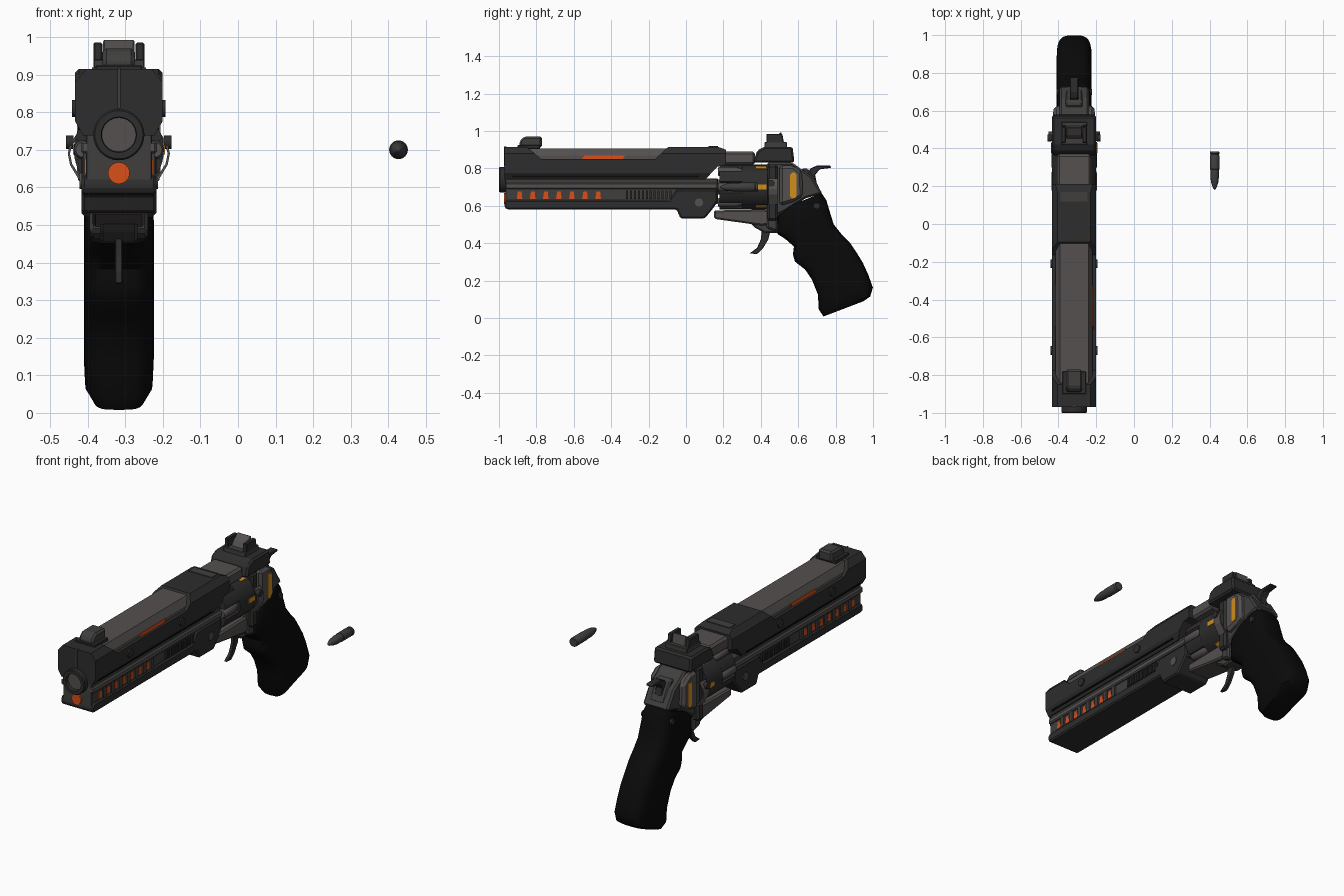
import bpy, bmesh, math
from mathutils import Matrix, Vector

if "Cube" in bpy.data.objects:
    bpy.data.objects.remove(bpy.data.objects["Cube"])

CX = -0.317  # centre line of the revolver


def mat(name, r, g, b):
    m = bpy.data.materials.new(name)
    m.diffuse_color = (r, g, b, 1)
    m.use_nodes = True
    m.node_tree.nodes["Principled BSDF"].inputs["Base Color"].default_value = m.diffuse_color
    return m


DARK = mat("dark_metal", 0.026, 0.026, 0.026)
MID = mat("mid_grey_metal", 0.05, 0.049, 0.048)
GREY = mat("warm_grey_metal", 0.088, 0.08, 0.077)
BLACK = mat("black_rubber", 0.003, 0.003, 0.003)
ORANGE = mat("orange", 0.68, 0.08, 0.01)
AMBER = mat("amber", 0.65, 0.27, 0.012)


def finish(name, bm, m, bevel=0.0, smooth=None):
    bmesh.ops.recalc_face_normals(bm, faces=bm.faces)
    me = bpy.data.meshes.new(name)
    bm.to_mesh(me)
    bm.free()
    me.materials.append(m)
    ob = bpy.data.objects.new(name, me)
    bpy.context.collection.objects.link(ob)
    if bevel:
        b = ob.modifiers.new("bevel", 'BEVEL')
        b.width, b.segments, b.limit_method = bevel, 1, 'ANGLE'
    if smooth:
        bpy.ops.object.select_all(action='DESELECT')
        bpy.context.view_layer.objects.active = ob
        ob.select_set(True)
        bpy.ops.object.shade_smooth_by_angle(angle=math.radians(smooth))
    return ob


def prism(name, pts, a, b, m, bevel=0.0):
    """Extrude a 3D polygon from offset a to offset b."""
    bm = bmesh.new()
    f = bm.faces.new([bm.verts.new(Vector(p) + Vector(a)) for p in pts])
    r = bmesh.ops.extrude_face_region(bm, geom=[f])
    vs = [v for v in r["geom"] if isinstance(v, bmesh.types.BMVert)]
    bmesh.ops.translate(bm, verts=vs, vec=Vector(b) - Vector(a))
    return finish(name, bm, m, bevel)


def side(name, yz, hw, m, bevel=0.003, x=0.0):
    """Side profile (y, z) extruded across the width."""
    return prism(name, [(0, y, z) for y, z in yz], (CX + x - hw, 0, 0), (CX + x + hw, 0, 0), m, bevel)


def front(name, xz, y0, y1, m, bevel=0.0):
    """Front profile (x, z) extruded along the barrel direction."""
    return prism(name, [(x + CX, 0, z) for x, z in xz], (0, y0, 0), (0, y1, 0), m, bevel)


def box(name, hw, y0, y1, z0, z1, m, bevel=0.003, x=0.0):
    return side(name, [(y0, z0), (y1, z0), (y1, z1), (y0, z1)], hw, m, bevel, x)


def disc(name, c, r, depth, axis, m, seg=24):
    rot = Matrix.Rotation(math.pi / 2, 4, 'Y' if axis == 'x' else 'X')
    bm = bmesh.new()
    bmesh.ops.create_cone(bm, cap_ends=True, segments=seg, radius1=r, radius2=r, depth=depth,
                          matrix=Matrix.Translation(c) @ rot)
    return finish(name, bm, m, smooth=30)


def lathe(name, rows, x, z, m, seg=32):
    """Spin (y, radius) rows round an axis along y."""
    bm = bmesh.new()
    vs = [bm.verts.new((x, y, z + r)) for y, r in rows]
    es = [bm.edges.new(p) for p in zip(vs, vs[1:])]
    bmesh.ops.spin(bm, geom=vs + es, cent=(x, 0, z), axis=(0, 1, 0), angle=2 * math.pi, steps=seg)
    bmesh.ops.remove_doubles(bm, verts=bm.verts, dist=1e-5)
    return finish(name, bm, m, smooth=35)


# Barrel shroud: side profile trimmed by a chamfered front profile
shroud = side("barrel_shroud", [(-.97, .915), (-.85, .915), (-.775, .85), (-.165, .85), (-.095, .915),
              (.17, .915), (.213, .90), (.213, .82), (.17, .81), (.10, .738), (-.97, .738)], .13, DARK, 0)
trim = front("shroud_trim", [(-.083, .92), (.083, .92), (.116, .88), (.116, .775), (.09, .73),
             (-.09, .73), (-.116, .775), (-.116, .88)], -1.1, .4, DARK)
trim.hide_render = True
mod = shroud.modifiers.new("trim", 'BOOLEAN')
mod.operation, mod.object, mod.solver = 'INTERSECT', trim, 'EXACT'
bpy.context.view_layer.objects.active = shroud
bpy.ops.object.modifier_apply(modifier="trim")
bpy.data.objects.remove(trim)

# Grey upper panel between the dark ends, and details on the shroud
front("top_panel", [(-.098, .845), (.098, .845), (.098, .87), (.075, .907), (-.075, .907), (-.098, .87)],
      -.86, -.09, GREY)
box("rear_top_plate", .072, .12, .17, .913, .919, MID, 0)
box("front_seam", .004, -.974, -.96, .81, .917, MID, 0)
for s in (-1, 1):
    side("orange_light", [(-.56, .848), (-.34, .848), (-.325, .87), (-.54, .87)], .004, ORANGE, 0, s * .098)
    for y in (-.67, -.21):
        disc("shroud_bolt", (CX + s * .114, y, .81), .023, .02, 'x', DARK)
    box("shadow_groove", .003, -.93, .07, .752, .764, BLACK, 0, s * .1055)

# Barrel core, side rails and lower body
box("barrel_core", .088, -.965, .17, .61, .745, MID)
box("side_rail", .101, -.965, .17, .69, .722, GREY, .006)
side("under_barrel", [(-.97, .615), (-.97, .59), (-.955, .58), (-.05, .58), (-.03, .532), (.10, .532),
     (.14, .58), (.168, .62), (.168, .688), (-.05, .688), (-.09, .632), (-.955, .632)], .1, DARK, .008)
for s in (-1, 1):
    for i in range(7):
        y = -.905 + i * .07
        side("orange_vent", [(y, .636), (y + .03, .636), (y + .026, .676), (y + .006, .676)],
             .003, ORANGE, 0, s * .088)
        box("vent_divider", .006, y + .036, y + .062, .63, .69, MID, 0, s * .09)
    for i in range(12):
        y = -.32 + i * .021
        box("cooling_fin", .006, y, y + .011, .636, .682, DARK, 0, s * .091)
    disc("lower_bolt", (CX + s * .1, .07, .617), .022, .008, 'x', GREY)

# Muzzle and front lamp
lathe("muzzle", [(-.95, .068), (-.995, .068), (-1, .064), (-1, .047), (-.975, .045)], CX, .74, DARK)
disc("bore_plug", (CX, -.97, .74), .046, .02, 'y', GREY)
disc("front_lamp", (CX, -.968, .638), .029, .012, 'y', ORANGE)

# Front and rear sights
side("front_sight", [(-.89, .91), (-.89, .945), (-.865, .97), (-.77, .97), (-.77, .91)], .043, MID, .01)
box("front_sight_base", .062, -.90, -.78, .905, .925, DARK)
side("rear_sight_block", [(.36, .83), (.38, .895), (.42, .915), (.57, .915), (.58, .83)], .116, DARK, .01)
box("rear_sight_base", .068, .42, .54, .91, .94, MID)
for s in (-1, 1):
    side("rear_sight_ear", [(.43, .93), (.43, .985), (.515, .985), (.525, .93)], .012, DARK, .004, s * .056)
side("rear_sight_notch", [(.45, .935), (.47, .965), (.51, .995), (.52, .935)], .042, GREY, .004)

# Frame: top strap, rear frame, shields and lower plate
side("top_strap", [(.19, .82), (.19, .89), (.37, .89), (.37, .82)], .09, GREY, .012)
side("rear_frame", [(.43, .83), (.57, .83), (.61, .80), (.67, .76), (.73, .665), (.64, .64), (.53, .57),
     (.49, .55), (.49, .46), (.43, .48)], .078, MID, .01)
side("recoil_shield", [(.50, .815), (.575, .815), (.62, .78), (.625, .65), (.57, .62), (.50, .60)],
     .108, GREY, .015)
box("shield_column", .1, .435, .49, .52, .82, DARK, .012)
for s in (-1, 1):
    side("amber_window", [(.557, .65), (.567, .638), (.583, .638), (.592, .65), (.592, .765), (.583, .777),
         (.567, .777), (.557, .765)], .004, AMBER, 0, s * .107)
    front("cylinder_guard", [(s * x, z) for x, z in ((.11, .745), (.13, .715), (.136, .69), (.13, .66),
          (.1, .61), (.094, .615), (.124, .662), (.13, .69), (.124, .712), (.104, .742))], .44, .49, GREY)
    disc("guard_bolt", (CX + s * .13, .455, .72), .018, .02, 'x', DARK)
side("lower_plate", [(.15, .575), (.42, .58), (.49, .56), (.49, .50), (.40, .495), (.15, .53)],
     .07, GREY, .008)
side("trigger_housing", [(.34, .51), (.5, .51), (.5, .455), (.42, .455), (.37, .482)], .05, MID, .008)
side("trigger", [(.45, .46), (.44, .42), (.41, .37), (.38, .342), (.34, .345), (.38, .375), (.40, .42),
     (.405, .465)], .01, DARK, .003)

# Hammer with spur
side("hammer", [(.60, .74), (.62, .80), (.65, .80), (.69, .74), (.715, .69), (.66, .68)], .045, MID, .008)
side("hammer_spur", [(.64, .75), (.665, .80), (.70, .815), (.772, .815), (.777, .803), (.715, .795),
     (.69, .765), (.70, .72)], .022, DARK, .004)

# Revolving cylinder: solid rear, fluted front, rods in the flutes, amber marks
disc("cylinder_rear", (CX, .367, .70), .12, .135, 'y', DARK, 36)
pts = []
for i in range(72):
    a = math.radians(i * 5)
    off = abs((i * 5 + 30) % 60 - 30)
    r = .12 if off > 15 else .088 + .032 * (off / 15) ** 2
    pts.append((r * math.cos(a), .70 + r * math.sin(a)))
front("cylinder_fluted", pts, .18, .302, DARK)
disc("cylinder_axle", (CX, .25, .70), .04, .4, 'y', GREY)
for i in range(6):
    a = math.radians(i * 60)
    c, s = math.cos(a), math.sin(a)
    lathe("flute_rod", [(.17, 0), (.17, .02), (.18, .025), (.27, .025), (.305, .012), (.305, 0)],
          CX + .095 * c, .70 + .095 * s, GREY, 16)
    ob = box("amber_mark", .003, .375, .43, -.013, .013, AMBER, 0, -CX)
    ob.matrix_world = Matrix.Translation((CX + .1195 * c, 0, .70 + .1195 * s)) @ Matrix.Rotation(-a, 4, 'Y')

# Grip: rounded sections lofted from top to heel (front y, z, back y, z, half width)
rows = [(.53, .59, .725, .668, .08), (.49, .55, .75, .63, .09), (.488, .45, .768, .57, .093),
        (.534, .42, .79, .50, .093), (.577, .382, .83, .45, .093), (.572, .34, .876, .403, .093),
        (.582, .302, .915, .345, .093), (.636, .26, .945, .296, .093), (.673, .206, .975, .23, .093),
        (.705, .126, .999, .163, .093), (.71, .045, .985, .115, .09), (.735, .008, .95, .09, .068)]
bm = bmesh.new()
rings = []
for fy, fz, by, bz, w in rows:
    ring = []
    for k in range(24):
        a = 2 * math.pi * k / 24
        c, s = math.cos(a), math.sin(a)
        u = math.copysign(abs(c) ** .55, c)
        v = math.copysign(abs(s) ** .55, s)
        ring.append(bm.verts.new((CX + w * v, (fy + by) / 2 + u * (by - fy) / 2,
                                  (fz + bz) / 2 + u * (bz - fz) / 2)))
    rings.append(ring)
for r0, r1 in zip(rings, rings[1:]):
    for k in range(24):
        bm.faces.new((r0[k], r0[(k + 1) % 24], r1[(k + 1) % 24], r1[k]))
bm.faces.new(rings[0])
bm.faces.new(rings[-1])
finish("grip", bm, BLACK, smooth=40)
for s in (-1, 1):
    disc("grip_screw", (CX + s * .088, .70, .60), .016, .012, 'x', DARK)

# Loose cartridge beside the gun
lathe("cartridge", [(.385, 0), (.385, .023), (.38, .025), (.372, .025), (.368, .022), (.362, .025),
      (.29, .025), (.288, .023), (.25, .023), (.22, .019), (.195, .011), (.183, .004), (.18, 0)],
      .427, .70, MID, 24)
